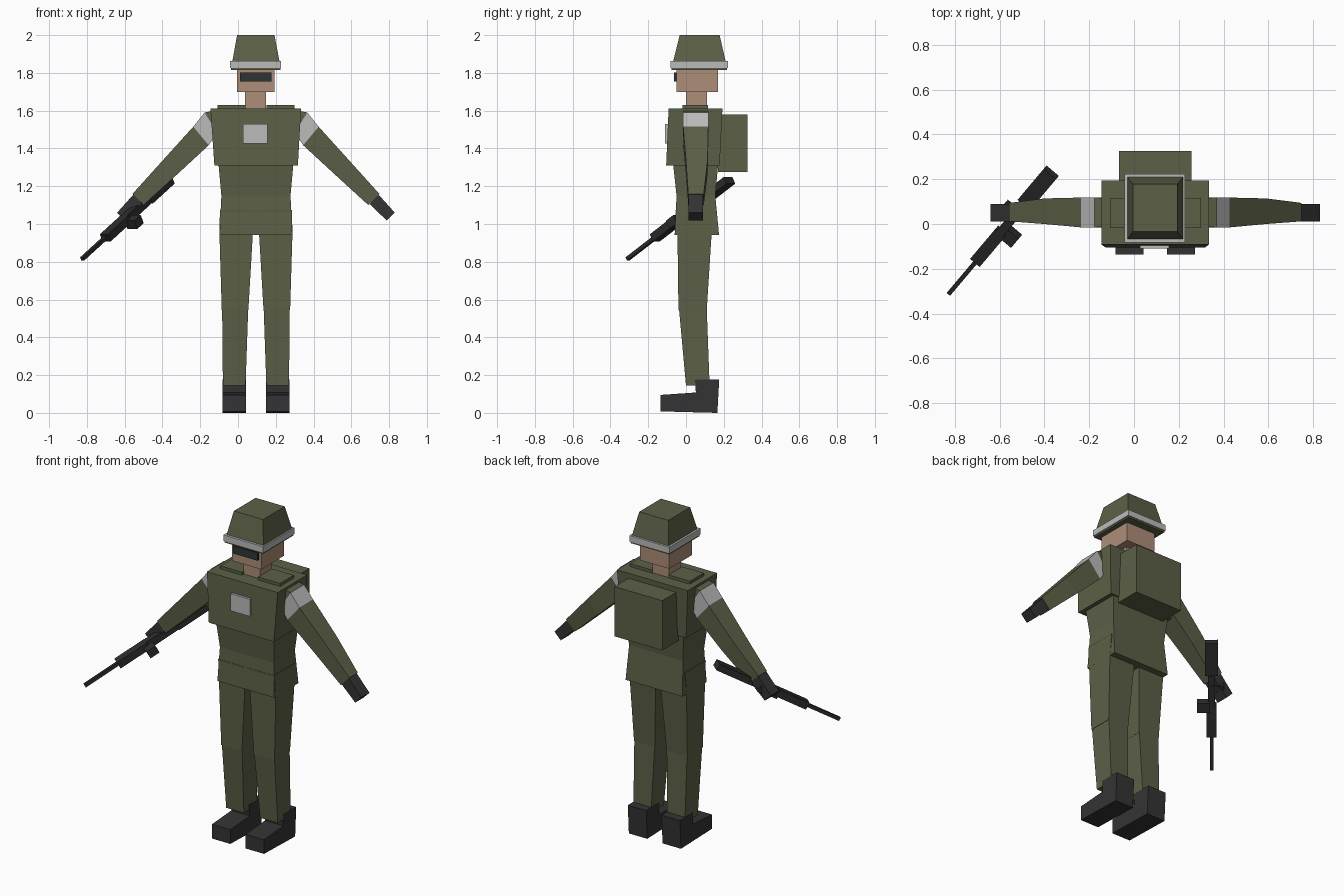
import bpy, bmesh
from mathutils import Vector, Matrix

if "Cube" in bpy.data.objects:
    bpy.data.objects.remove(bpy.data.objects["Cube"])

CX = 0.095  # centre line of the figure


def material(name, rgb):
    m = bpy.data.materials.new(name)
    m.diffuse_color = (*rgb, 1)
    m.use_nodes = True
    m.node_tree.nodes["Principled BSDF"].inputs["Base Color"].default_value = m.diffuse_color
    return m


GREEN = material("olive cloth", (0.107, 0.117, 0.062))
SKIN = material("skin", (0.42, 0.27, 0.19))
GREY = material("light grey", (0.50, 0.50, 0.50))
DARK = material("black leather", (0.034, 0.034, 0.035))
LENS = material("dark lens", (0.027, 0.036, 0.036))
METAL = material("gun metal", (0.026, 0.026, 0.027))


def loft(name, rings, mat):
    """Skin a run of matching rings and cap both ends."""
    bm = bmesh.new()
    loops = [[bm.verts.new(p) for p in r] for r in rings]
    n = len(loops[0])
    for a, b in zip(loops, loops[1:]):
        for i in range(n):
            j = (i + 1) % n
            bm.faces.new((a[i], a[j], b[j], b[i]))
    bm.faces.new(loops[0])
    bm.faces.new(loops[-1])
    bmesh.ops.recalc_face_normals(bm, faces=bm.faces[:])
    me = bpy.data.meshes.new(name)
    bm.to_mesh(me)
    bm.free()
    me.materials.append(mat)
    ob = bpy.data.objects.new(name, me)
    bpy.context.collection.objects.link(ob)
    return ob


def rect(x0, x1, y0, y1, z):
    return [(x0, y0, z), (x1, y0, z), (x1, y1, z), (x0, y1, z)]


def stack(name, mat, *levels):
    """Horizontal rectangles (x0, x1, y0, y1, z) joined upwards."""
    return loft(name, [rect(*l) for l in levels], mat)


def box(name, mat, x0, x1, y0, y1, z0, z1):
    return stack(name, mat, (x0, x1, y0, y1, z0), (x0, x1, y0, y1, z1))


def both(name, rings, mat):
    """Build a part and its mirror image about the figure's centre line."""
    loft("left_" + name, rings, mat)
    loft("right_" + name, [[(2 * CX - x, y, z) for x, y, z in r] for r in rings], mat)


# Helmet with pale brim band
stack("helmet_crown", GREEN, (-0.030, 0.220, -0.068, 0.210, 1.86), (-0.005, 0.193, -0.033, 0.178, 2.0))
box("helmet_band", GREY, -0.042, 0.228, -0.082, 0.222, 1.825, 1.862)
box("helmet_underside", GREEN, -0.038, 0.224, -0.078, 0.218, 1.815, 1.826)

# Head, neck and goggles
box("head", SKIN, -0.005, 0.193, -0.050, 0.170, 1.70, 1.82)
box("neck", SKIN, 0.038, 0.148, 0.0, 0.112, 1.60, 1.71)
box("goggles", LENS, 0.010, 0.177, -0.064, -0.045, 1.755, 1.803)

# Jacket
stack("chest", GREEN, (-0.125, 0.317, -0.105, 0.178, 1.31), (-0.146, 0.334, -0.092, 0.193, 1.612))
box("chest_patch", GREY, 0.027, 0.157, -0.110, -0.09, 1.425, 1.53)
stack("waist", GREEN, (-0.088, 0.278, -0.050, 0.155, 1.15), (-0.103, 0.293, -0.068, 0.170, 1.315))
stack("jacket_skirt", GREEN, (-0.098, 0.288, -0.060, 0.175, 0.942), (-0.088, 0.278, -0.050, 0.155, 1.15))
both("shoulder_pad", [rect(0.150, 0.298, -0.018, 0.116, z) for z in (1.60, 1.63)], GREEN)
box("backpack", GREEN, -0.067, 0.257, 0.17, 0.326, 1.275, 1.58)


# Arms: each ring spans from an upper point to a lower point in x and z
def arm_ring(xu, zu, xl, zl, y0, y1):
    return [(xu, y0, zu), (xu, y1, zu), (xl, y1, zl), (xl, y0, zl)]


shoulder = arm_ring(0.32, 1.600, 0.27, 1.52, -0.012, 0.116)
band_top = arm_ring(0.367, 1.590, 0.30, 1.485, -0.015, 0.118)
band_end = arm_ring(0.427, 1.515, 0.345, 1.417, -0.015, 0.118)
elbow = arm_ring(0.590, 1.335, 0.515, 1.260, 0.0, 0.114)
wrist = arm_ring(0.748, 1.160, 0.690, 1.100, 0.012, 0.094)
both("shoulder", [shoulder, band_top], GREEN)
both("arm_band", [band_top, band_end], GREY)
both("sleeve", [band_end, elbow, wrist], GREEN)
both("hand", [arm_ring(0.740, 1.160, 0.697, 1.105, 0.012, 0.090),
              arm_ring(0.830, 1.060, 0.788, 1.018, 0.012, 0.090)], DARK)

# Legs and boots
both("thigh", [rect(0.135, 0.276, -0.040, 0.110, 0.545),
               rect(0.112, 0.288, -0.045, 0.135, 0.94),
               rect(0.104, 0.286, -0.055, 0.147, 1.075)], GREEN)
both("shin", [rect(0.150, 0.270, 0.0, 0.125, 0.145),
              rect(0.136, 0.274, -0.037, 0.110, 0.55)], GREEN)
boot_profile = [(-0.136, 0.008), (-0.136, 0.095), (0.052, 0.108), (0.048, 0.177),
                (0.176, 0.177), (0.166, 0.0)]
both("boot", [[(x, y, z) for y, z in boot_profile] for x in (0.147, 0.272)], DARK)

# Rifle: boxes laid out along the barrel axis, from the muzzle back
muzzle = Vector((-0.825, -0.310, 0.815))
axis = (Vector((-0.365, 0.235, 1.235)) - muzzle).normalized()
side = axis.cross(Vector((0, 0, 1))).normalized()
up = side.cross(axis)
frame = Matrix((axis, side, up)).transposed()


def gun_part(name, t0, t1, s0, s1, u0, u1):
    rings = []
    for t in (t0, t1):
        corners = ((s0, u0), (s1, u0), (s1, u1), (s0, u1))
        rings.append([muzzle + frame @ Vector((t, s, u)) for s, u in corners])
    loft(name, rings, METAL)


gun_part("barrel", 0.0, 0.24, -0.010, 0.010, -0.010, 0.010)
gun_part("handguard", 0.22, 0.42, -0.028, 0.028, -0.022, 0.022)
gun_part("receiver", 0.42, 0.61, -0.020, 0.020, -0.024, 0.024)
gun_part("stock", 0.61, 0.82, -0.036, 0.036, -0.020, 0.020)
gun_part("magazine", 0.39, 0.45, 0.01, 0.080, -0.045, 0.005)
gun_part("pistol_grip", 0.51, 0.55, -0.070, 0.0, -0.030, 0.010)
